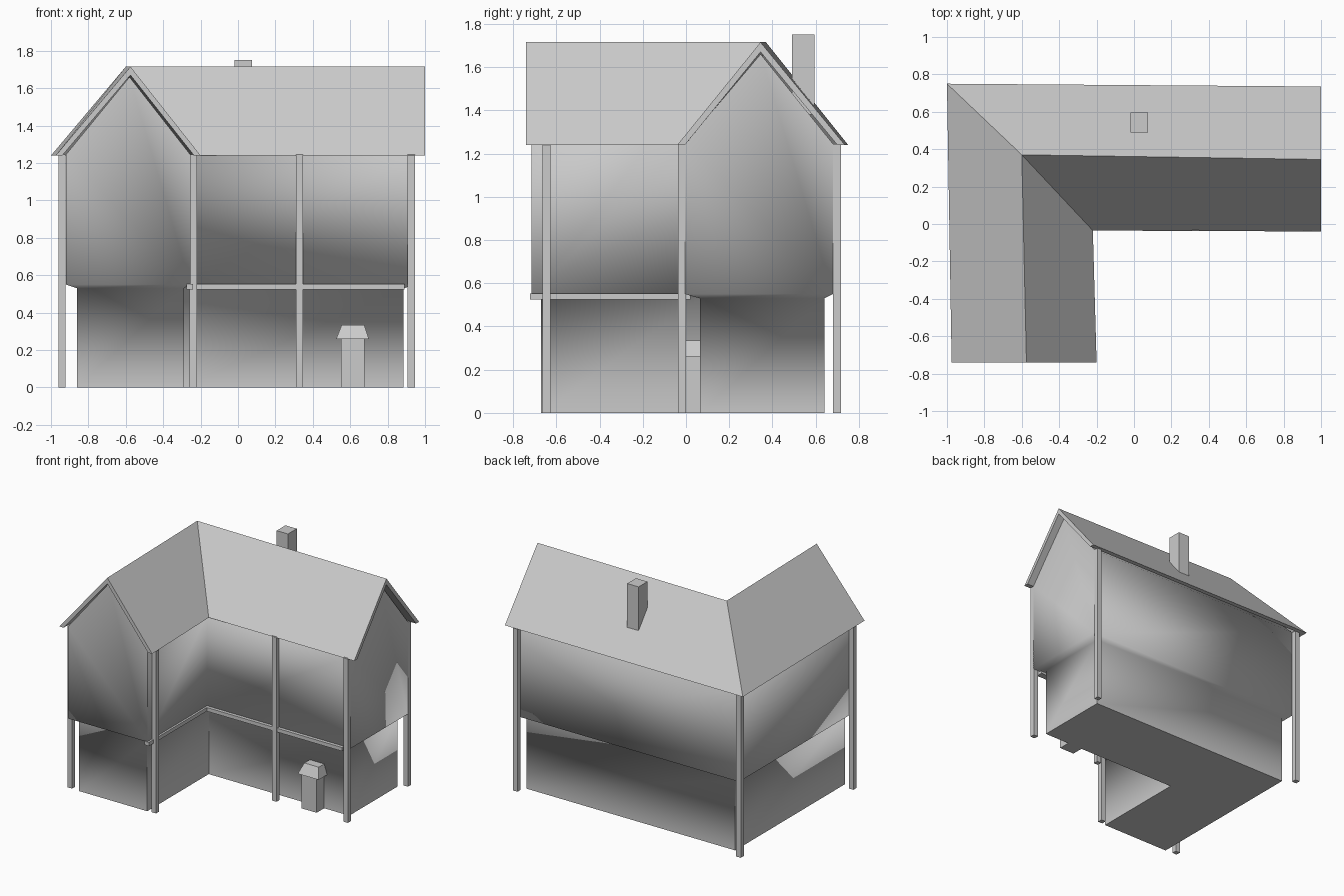
import bpy
import bmesh
from math import radians

cube = bpy.data.objects.get("Cube")
if cube:
    bpy.data.objects.remove(cube, do_unlink=True)

# Single plain grey
grey = bpy.data.materials.new("plain grey")
grey.use_nodes = True
colour = (0.6, 0.6, 0.6, 1)
grey.diffuse_color = colour
grey.node_tree.nodes["Principled BSDF"].inputs["Base Color"].default_value = colour


def make(name, verts, faces, smooth_angle=None):
    bm = bmesh.new()
    vs = [bm.verts.new(v) for v in verts]
    for f in faces:
        bm.faces.new([vs[i] for i in f])
    bmesh.ops.recalc_face_normals(bm, faces=bm.faces)
    mesh = bpy.data.meshes.new(name)
    bm.to_mesh(mesh)
    bm.free()
    mesh.materials.append(grey)
    obj = bpy.data.objects.new(name, mesh)
    bpy.context.collection.objects.link(obj)
    if smooth_angle:
        bpy.ops.object.select_all(action="DESELECT")
        obj.select_set(True)
        bpy.context.view_layer.objects.active = obj
        bpy.ops.object.shade_smooth_by_angle(angle=radians(smooth_angle))
    return obj


def frustum(name, low, high, z0, z1):
    """Box whose bottom and top rectangles (x0, x1, y0, y1) may differ."""
    verts = []
    for (x0, x1, y0, y1), z in ((low, z0), (high, z1)):
        verts += [(x0, y0, z), (x1, y0, z), (x1, y1, z), (x0, y1, z)]
    sides = [(i, (i + 1) % 4, (i + 1) % 4 + 4, i + 4) for i in range(4)]
    return make(name, verts, [(3, 2, 1, 0), (4, 5, 6, 7)] + sides)


def box(name, x0, x1, y0, y1, z0, z1):
    return frustum(name, (x0, x1, y0, y1), (x0, x1, y0, y1), z0, z1)


def l_outline(left, inner_x, right, front, inner_y, back):
    return [(left, front), (inner_x, front), (inner_x, inner_y),
            (right, inner_y), (right, back), (left, back)]


# Walls: L plan, overhanging upper storey, two gables
lower = l_outline(-0.86, -0.29, 0.885, -0.67, 0.065, 0.64)
upper = l_outline(-0.92, -0.255, 0.945, -0.716, -0.005, 0.68)
verts = [(x, y, z) for plan, z in ((lower, 0), (lower, 0.53), (upper, 0.55), (upper, 1.245))
         for x, y in plan]
front_top, corner_top, end_top = 24, 25, 26
verts += [(-0.58, -0.716, 1.66), (-0.58, 0.345, 1.66), (0.945, 0.345, 1.66)]
gables = {0: front_top, 3: end_top}
faces = [tuple(range(6))]
for layer in range(3):
    for i in range(6):
        a, b = layer * 6 + i, layer * 6 + (i + 1) % 6
        peak = (gables[i],) if layer == 2 and i in gables else ()
        faces.append((a, b, b + 6) + peak + (a + 6,))
fl, fr, inner, rf, rb, bl = range(18, 24)
faces += [(fr, inner, corner_top, front_top), (inner, rf, end_top, corner_top),
          (rb, bl, corner_top, end_top), (bl, fl, front_top, corner_top)]
make("walls", verts, faces, 75)

# Roof: thin slab swept through front gable, corner and right gable
EAVE, RIDGE, THICK, INSET = 1.24, 1.715, 0.045, 0.035
stations = [  # outer eave, ridge, inner eave, inset direction
    ((-0.975, -0.74), (-0.575, -0.74), (-0.2, -0.74), (1, 0)),
    ((-1, 0.75), (-0.6, 0.37), (-0.22, -0.035), (1, -1)),
    ((1, 0.735), (1, 0.345), (1, -0.04), (0, -1)),
]
verts = []
for out, ridge, inn, (dx, dy) in stations:
    dx, dy = dx * INSET, dy * INSET
    verts += [(*out, EAVE), (*ridge, RIDGE), (*inn, EAVE),
              (inn[0] - dx, inn[1] - dy, EAVE), (*ridge, RIDGE - THICK),
              (out[0] + dx, out[1] + dy, EAVE)]
faces = [(s * 6 + i, s * 6 + (i + 1) % 6, s * 6 + 6 + (i + 1) % 6, s * 6 + 6 + i)
         for s in range(2) for i in range(6)]
for s in (0, 12):
    faces += [(s, s + 1, s + 4, s + 5), (s + 1, s + 2, s + 3, s + 4)]
make("roof", verts, faces)

# Timber posts
posts = {
    "front_left_post": (-0.96, -0.665), "wing_right_post": (-0.258, -0.665),
    "middle_post": (0.31, -0.037), "front_right_post": (0.907, -0.037),
    "back_right_post": (0.907, 0.68), "back_left_post": (-0.96, 0.68),
    "inner_corner_post": (-0.258, -0.037),
}
del posts["inner_corner_post"]
for name, (x, y) in posts.items():
    box(name, x, x + 0.038, y, y + 0.037, 0, 1.245)

# Floor beams along the inner walls
box("wing_beam", -0.275, -0.24, -0.722, -0.005, 0.525, 0.553)
box("main_beam", -0.26, 0.89, -0.03, 0.02, 0.525, 0.553)

# Chimney
box("chimney", -0.02, 0.075, 0.49, 0.595, 1.38, 1.75)

# Small oven with a tapered hood
box("oven_body", 0.55, 0.675, -0.025, 0.07, 0, 0.26)
frustum("oven_hood", (0.525, 0.70, -0.037, 0.07), (0.555, 0.675, 0, 0.07), 0.26, 0.335)
